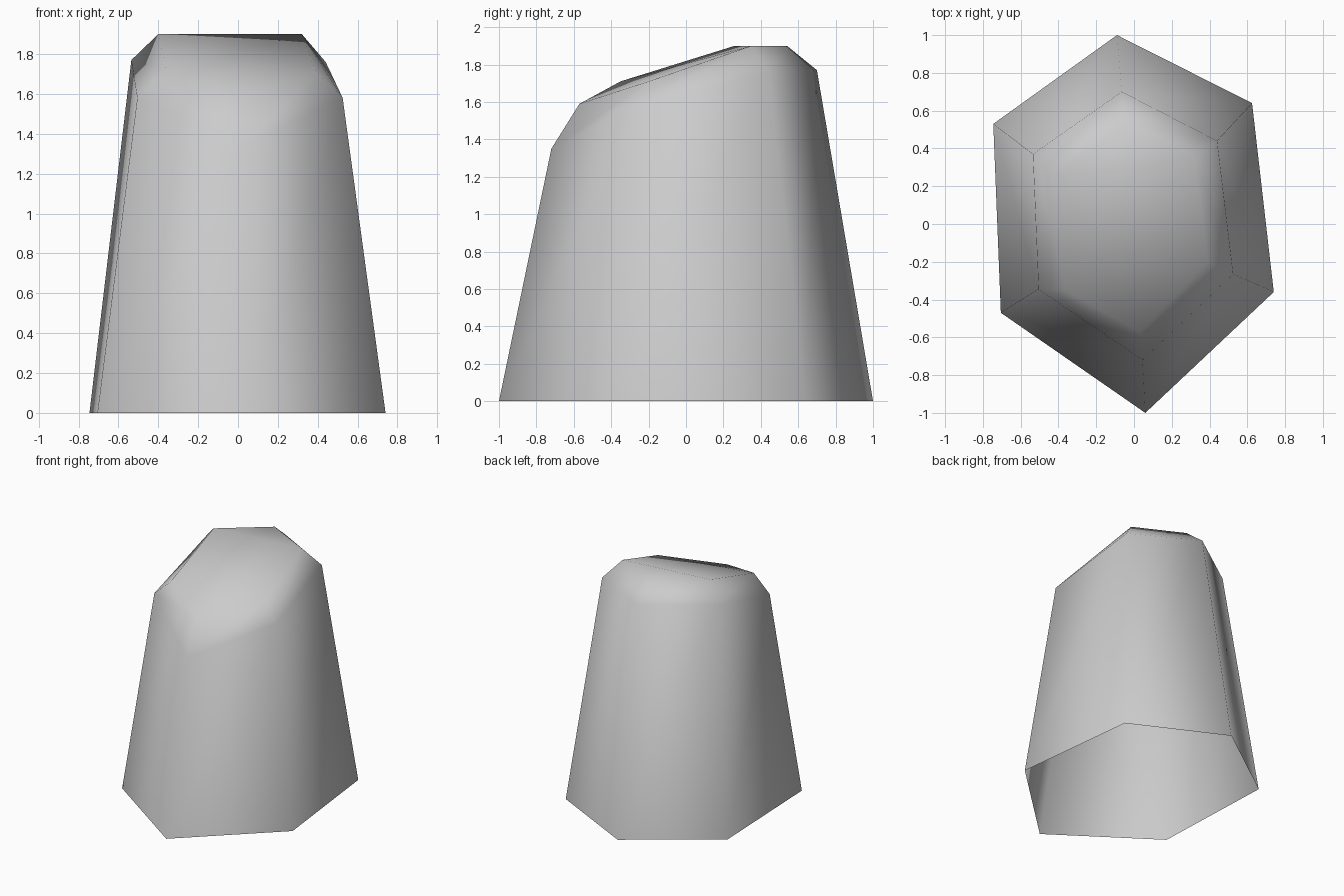
import bpy
import bmesh

cube = bpy.data.objects.get("Cube")
if cube:
    bpy.data.objects.remove(cube, do_unlink=True)

# One stone grey for the whole rock
grey = bpy.data.materials.new("stone_grey")
grey.use_nodes = True
colour = (0.6, 0.6, 0.6, 1)
grey.diffuse_color = colour
grey.node_tree.nodes["Principled BSDF"].inputs["Base Color"].default_value = colour

# Rings run from the back corner: back, back +x, front +x, front, front -x, back -x
foot = [(-.09, 1, 0), (.625, .64, 0), (.74, -.36, 0),
        (.06, -1, 0), (-.705, -.47, 0), (-.745, .53, 0)]
shoulder = [(-.065, .7, 1.77), (.44, .44, 1.76), (.525, -.265, 1.58),
            (.045, -.72, 1.35), (-.505, -.345, 1.58), (-.535, .37, 1.77)]
crown = [(-.05, .54, 1.9), (.32, .35, 1.9), (.39, -.2, 1.71),
         (.03, -.57, 1.59), (-.36, -.35, 1.71), (-.4, .26, 1.9)]

bm = bmesh.new()
rings = [[bm.verts.new(p) for p in ring] for ring in (foot, shoulder, crown)]

# Tapered walls and bevelled shoulder, open underneath
for low, high in zip(rings, rings[1:]):
    for i in range(6):
        j = (i + 1) % 6
        bm.faces.new((low[j], low[i], high[i], high[j]))

# Crown: level back, sloping middle, steeper front
back, back_l, front_l, front, front_r, back_r = rings[2]
for loop in ((back, back_r, back_l),
             (back_l, back_r, front_r, front_l),
             (front_l, front_r, front)):
    bm.faces.new(loop)

bmesh.ops.recalc_face_normals(bm, faces=bm.faces)
if sum(f.normal.z * f.calc_area() for f in bm.faces) < 0:
    bmesh.ops.reverse_faces(bm, faces=bm.faces)
for face in bm.faces:
    face.smooth = True

mesh = bpy.data.meshes.new("rock")
bm.to_mesh(mesh)
bm.free()
mesh.materials.append(grey)
rock = bpy.data.objects.new("rock", mesh)
bpy.context.collection.objects.link(rock)
